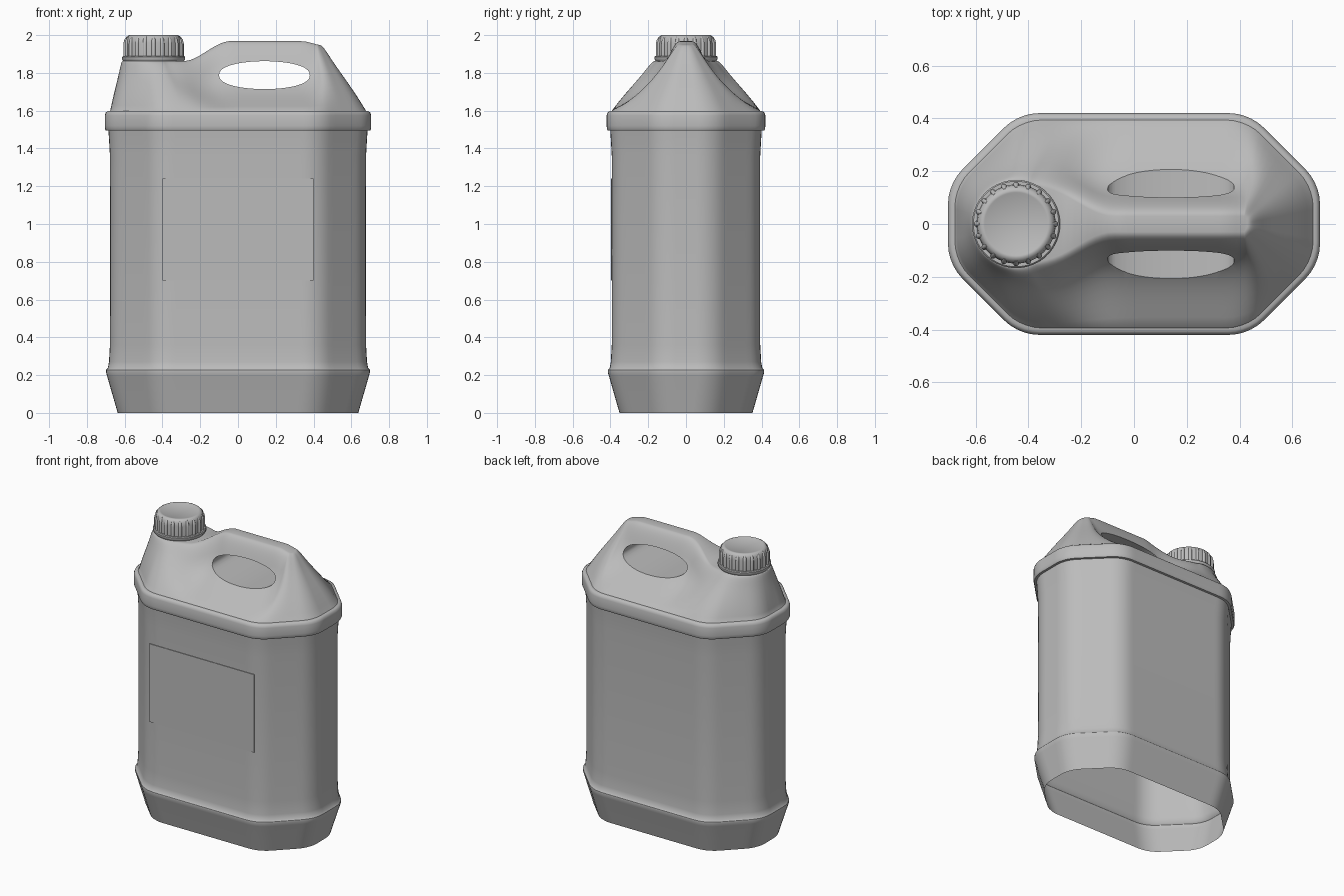
import bpy, bmesh, math
from mathutils import Vector
from mathutils.geometry import interpolate_bezier

if "Cube" in bpy.data.objects:
    bpy.data.objects.remove(bpy.data.objects["Cube"], do_unlink=True)

grey = bpy.data.materials.new("grey_plastic")
grey.use_nodes = True
COLOR = (0.5, 0.5, 0.5, 1)
grey.diffuse_color = COLOR
grey.node_tree.nodes["Principled BSDF"].inputs["Base Color"].default_value = COLOR

NECK_X, NECK_R = -0.447, 0.165


def make_object(name, bm, angle=35):
    bmesh.ops.recalc_face_normals(bm, faces=bm.faces)
    mesh = bpy.data.meshes.new(name)
    bm.to_mesh(mesh)
    bm.free()
    mesh.materials.append(grey)
    obj = bpy.data.objects.new(name, mesh)
    bpy.context.collection.objects.link(obj)
    smooth(obj, angle)
    return obj


def smooth(obj, angle=35):
    bpy.ops.object.select_all(action="DESELECT")
    obj.select_set(True)
    bpy.context.view_layer.objects.active = obj
    bpy.ops.object.shade_smooth_by_angle(angle=math.radians(angle))


def bridge(bm, a, b):
    n = len(a)
    for i in range(n):
        j = (i + 1) % n
        bm.faces.new((a[i], a[j], b[j], b[i]))


def outline(d):
    """Rounded eight-sided outline, moved inward by d; starts at +x."""
    a, b, cut = 0.705 - d, 0.42 - d, 0.268 - 0.586 * d
    corners = [Vector(p) for p in ((a, 0), (a, b - cut), (a - cut, b),
                                   (cut - a, b), (-a, b - cut), (-a, 0))]
    pts, start = [], corners[0]
    for k in range(1, 5):
        c = corners[k]
        enter = c + (corners[k - 1] - c).normalized() * 0.075
        leave = c + (corners[k + 1] - c).normalized() * 0.075
        steps = 32 if k == 3 else 6
        pts += [start.lerp(enter, i / steps) for i in range(steps)]
        pts += interpolate_bezier(enter, enter.lerp(c, 0.6), leave.lerp(c, 0.6), leave, 6)[:-1]
        start = leave
    pts += [start.lerp(corners[5], i / 6) for i in range(7)]
    return [Vector(p[:2]) for p in pts] + [Vector((p[0], -p[1])) for p in pts[-2:0:-1]]


def ease(x, lo, hi):
    t = min(1, max(0, (x - lo) / (hi - lo)))
    return t * t * (3 - 2 * t)


def crest(p):
    """Top rim point of the shoulder above an outline point."""
    side = 1 if p.y >= 0 else -1
    ang = math.atan2(p.y, p.x - NECK_X)
    round_neck = Vector((NECK_X + NECK_R * math.cos(ang), NECK_R * math.sin(ang), 1.862))
    x = -0.36 + (p.x + 0.25) * 1.14 if p.x < 0.43 else 0.415 + (p.x - 0.43) * 0.06
    y = 0.14 - 0.11 * ease(x, -0.36, -0.08)
    y = side * min(y, abs(p.y) * 0.09 + (y - 0.03))
    z = 1.862 + 0.106 * ease(x, -0.29, -0.04) - 0.02 * ease(x, 0.34, 0.44)
    handle = Vector((x, y, z))
    return round_neck.lerp(handle, ease(p.x, -0.34, -0.16))


def profile(first, second):
    curves = [interpolate_bezier(*[Vector(p) for p in seg], 10) for seg in (first, second)]
    return curves[0] + curves[1][1:]


# Jug: wall, rim band and shoulder in one skin
bm = bmesh.new()
wall = [(0.068, 0), (0.045, 0.08), (0.012, 0.195), (0.006, 0.215), (0.007, 0.228),
        (0.016, 0.238), (0.022, 0.27), (0.027, 0.36), (0.028, 0.85), (0.027, 1.36),
        (0.022, 1.45), (0.019, 1.494), (0.005, 1.496), (0.001, 1.504), (0, 1.52),
        (0, 1.575), (0.005, 1.59), (0.014, 1.597), (0.026, 1.598)]
rings = []
for d, z in wall:
    rings.append([bm.verts.new((p.x, p.y, z)) for p in outline(d)])
scoop = profile(((0, 0), (0.3, 0.18), (0.64, 0.3), (0.78, 0.65)),
                ((0.78, 0.65), (0.85, 0.83), (0.92, 1), (1, 1)))
plain = profile(((0, 0), (0.25, 0.3), (0.48, 0.51), (0.7, 0.74)),
                ((0.7, 0.74), (0.86, 0.91), (0.93, 1), (1, 1)))
base = outline(0.029)
for flat, hollow in zip(plain, scoop):
    ring = []
    for p in base:
        top = crest(p)
        w = ease(p.x, -0.32, -0.06) * (1 - ease(p.x, 0.36, 0.55))
        u, v = flat.lerp(hollow, w)[:2]
        ring.append(bm.verts.new((p.x + (top.x - p.x) * u, p.y + (top.y - p.y) * u,
                                  1.602 + (top.z - 1.602) * v)))
    rings.append(ring)
for a, b in zip(rings, rings[1:]):
    bridge(bm, a, b)
top, n = rings[-1], len(rings[-1])
for i in range(n // 2):
    quad = (top[i], top[i + 1], top[(n - i - 1) % n], top[(n - i) % n])
    bm.faces.new(list(dict.fromkeys(quad)))
bm.faces.new(rings[0])
jug = make_object("jug_body", bm)

# Grip opening, cut through the shoulder
bm = bmesh.new()
ends = []
for y in (-0.5, 0.5):
    ends.append([bm.verts.new((0.14 + 0.24 * math.cos(t), y,
                               1.788 + 0.074 * math.copysign(abs(math.sin(t)) ** 0.85, math.sin(t))))
                 for t in [math.tau * i / 64 for i in range(64)]])
    bm.faces.new(ends[-1])
bridge(bm, *ends)
cutter = make_object("grip_cutter", bm)
cut = jug.modifiers.new("grip_opening", "BOOLEAN")
cut.operation, cut.solver, cut.object = "DIFFERENCE", "EXACT", cutter
bpy.context.view_layer.objects.active = jug
bpy.ops.object.modifier_apply(modifier=cut.name)
bpy.data.objects.remove(cutter, do_unlink=True)

# Open underside
bm = bmesh.new()
bm.from_mesh(jug.data)
under = [f for f in bm.faces if max(v.co.z for v in f.verts) < 0.001]
bmesh.ops.delete(bm, geom=under, context="FACES")
bm.to_mesh(jug.data)
bm.free()
smooth(jug)


def lathe(name, points, sides=64):
    bm = bmesh.new()
    loops = [[bm.verts.new((NECK_X + r * math.cos(math.tau * i / sides),
                            r * math.sin(math.tau * i / sides), z)) for i in range(sides)]
             for r, z in points]
    for a, b in zip(loops, loops[1:]):
        bridge(bm, a, b)
    bm.faces.new(loops[0])
    bm.faces.new(loops[-1])
    return make_object(name, bm)


# Neck collar and screw cap
lathe("neck_collar", [(0.155, 1.85), (0.163, 1.866), (0.167, 1.872), (0.167, 1.884), (0.162, 1.889)])
lathe("cap", [(0.15, 1.885), (0.15, 1.96), (0.146, 1.983), (0.138, 1.995),
              (0.128, 2.0), (0.12, 2.0), (0.115, 1.997)])

# Grip ribs around the cap
bm = bmesh.new()
for k in range(20):
    ang = math.tau * k / 20
    loops = []
    for z, r, size in ((1.888, 0.149, 0.011), (1.955, 0.149, 0.011),
                       (1.978, 0.144, 0.010), (1.993, 0.134, 0.007)):
        loop = []
        for i in range(10):
            t = math.tau * i / 10
            out, across = r + size * math.cos(t), size * math.sin(t)
            loop.append(bm.verts.new((NECK_X + out * math.cos(ang) - across * math.sin(ang),
                                      out * math.sin(ang) + across * math.cos(ang), z)))
        loops.append(loop)
    for a, b in zip(loops, loops[1:]):
        bridge(bm, a, b)
    bm.faces.new(loops[0])
    bm.faces.new(loops[-1])
make_object("cap_ribs", bm, 45)

# Blank label panel on the front
bm = bmesh.new()
bmesh.ops.create_cube(bm, size=1)
for v in bm.verts:
    v.co = (v.co.x * 0.8, -0.394 + v.co.y * 0.006, 0.97 + v.co.z * 0.54)
make_object("front_label", bm)
